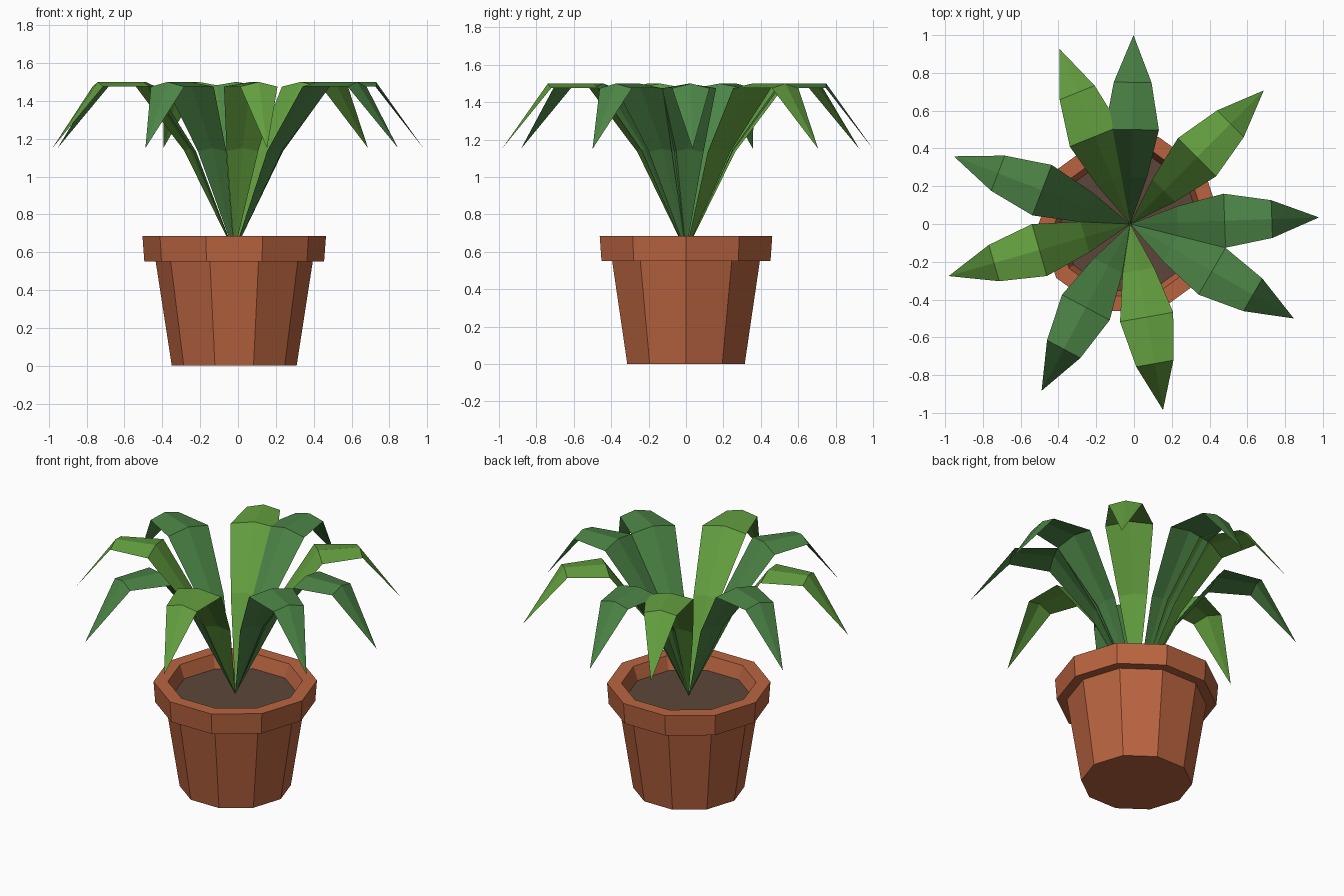
import bpy
from math import cos, sin, pi, radians

cube = bpy.data.objects.get("Cube")
if cube:
    bpy.data.objects.remove(cube, do_unlink=True)

CENTRE = (-0.02, 0.0)


def material(name, rgb):
    m = bpy.data.materials.new(name)
    m.use_nodes = True
    colour = (*rgb, 1.0)
    m.diffuse_color = colour
    bsdf = m.node_tree.nodes["Principled BSDF"]
    bsdf.inputs["Base Color"].default_value = colour
    bsdf.inputs["Roughness"].default_value = 0.9
    return m


terracotta = material("terracotta", (0.485, 0.127, 0.051))
soil_brown = material("soil_brown", (0.107, 0.061, 0.042))
light_green = material("light_green", (0.127, 0.352, 0.051))
deep_green = material("deep_green", (0.072, 0.231, 0.061))


def make_object(name, verts, faces, mat):
    mesh = bpy.data.meshes.new(name)
    mesh.from_pydata(verts, [], faces)
    mesh.materials.append(mat)
    obj = bpy.data.objects.new(name, mesh)
    obj.location = (*CENTRE, 0)
    bpy.context.collection.objects.link(obj)
    return obj


def ring(radius, z, sides=10):
    return [(radius * cos(2 * pi * i / sides), radius * sin(2 * pi * i / sides), z)
            for i in range(sides)]


# Ten-sided pot with a thick rim, turned from a profile of (radius, height)
profile = [(0.33, 0), (0.415, 0.55), (0.475, 0.55), (0.485, 0.685),
           (0.40, 0.685), (0.37, 0.6)]
sides = 10
verts = [v for r, z in profile for v in ring(r, z, sides)]
faces = [tuple(reversed(range(sides)))]
for k in range(len(profile) - 1):
    for i in range(sides):
        a, b = k * sides + i, k * sides + (i + 1) % sides
        faces.append((a, b, b + sides, a + sides))
make_object("pot", verts, faces, terracotta)

# Soil surface inside the rim
make_object("soil", ring(0.37, 0.6), [tuple(range(sides))], soil_brown)


# Arching leaf with a raised midrib: sections of (reach, height, half width, edge drop)
SECTIONS = [(0.25, 1.15, 0.085, 0.015), (0.5, 1.5, 0.143, 0.025),
            (0.75, 1.5, 0.1, 0.025)]


def make_leaf(name, degrees, mat):
    verts = [(0, 0, 0.6)]
    for reach, z, half, drop in SECTIONS:
        verts += [(reach, -half, z - drop), (reach, 0, z), (reach, half, z - drop)]
    verts.append((1.0, 0, 1.15))
    tip = len(verts) - 1
    faces = [(0, 1, 2), (0, 2, 3)]
    for a in range(1, tip - 3, 3):
        faces += [(a, a + 3, a + 4, a + 1), (a + 1, a + 4, a + 5, a + 2)]
    faces += [(tip - 3, tip, tip - 2), (tip - 2, tip, tip - 1)]
    leaf = make_object(name, verts, faces, mat)
    leaf.rotation_euler.z = radians(degrees)


# Nine leaves around the pot
LIGHT = (45, 112, 196, 280)
DEEP = (2, 89, 159, 242, 330)
for n, angle in enumerate(sorted(LIGHT + DEEP), 1):
    make_leaf(f"leaf_{n}", angle, light_green if angle in LIGHT else deep_green)
